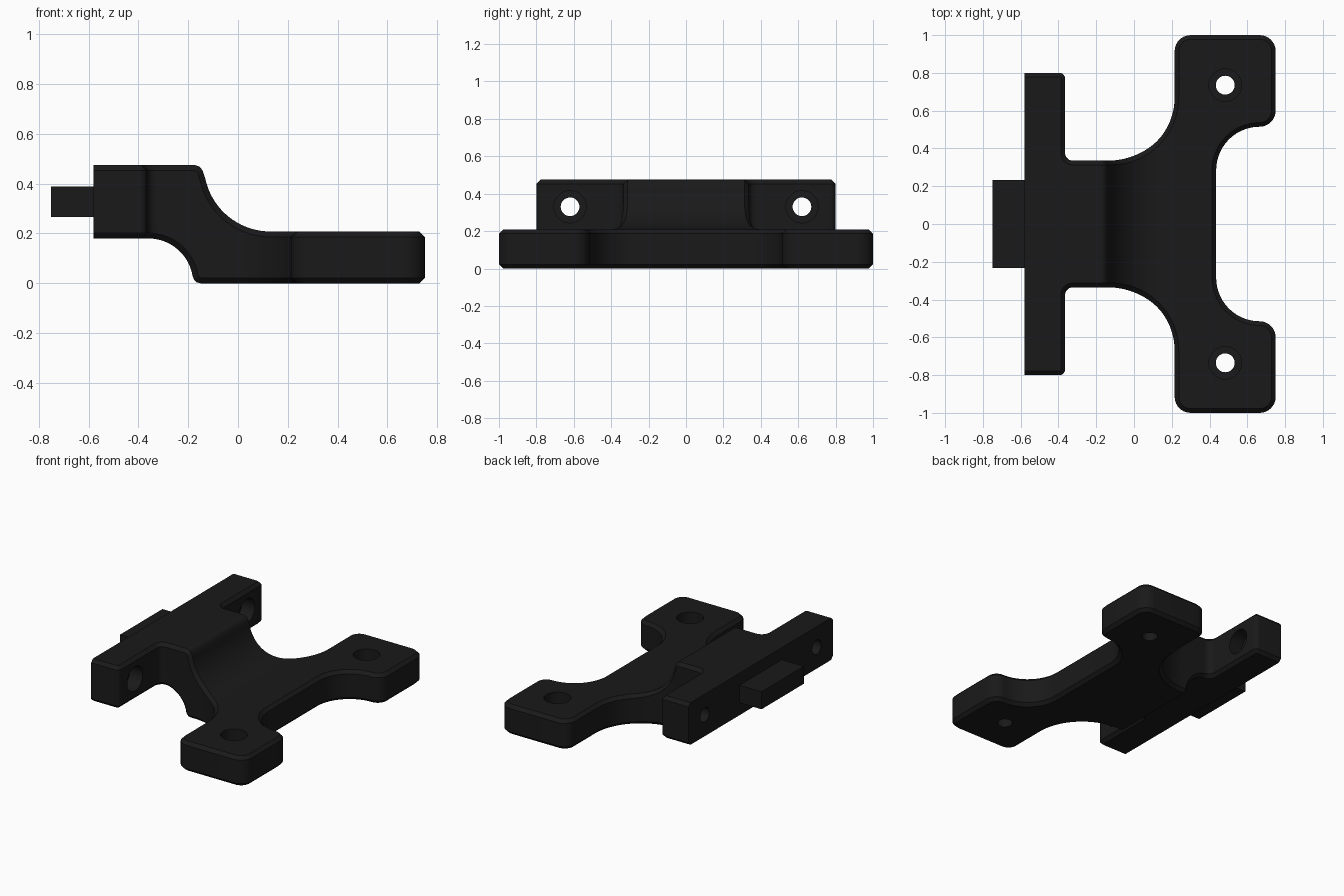
import bpy, bmesh
from math import sin, cos, radians, pi
from mathutils import Vector

if "Cube" in bpy.data.objects:
    bpy.data.objects.remove(bpy.data.objects["Cube"])

CHAMFER = 0.022
BACK = -0.58

mat = bpy.data.materials.new("black_plastic")
mat.diffuse_color = (0.01, 0.01, 0.01, 1)
mat.use_nodes = True
mat.node_tree.nodes["Principled BSDF"].inputs["Base Color"].default_value = mat.diffuse_color


def arc(cx, cy, r, a0, a1, n):
    return [(cx + r * cos(radians(a0 + (a1 - a0) * i / n)),
             cy + r * sin(radians(a0 + (a1 - a0) * i / n))) for i in range(n + 1)]


def interp(pts, x):
    if x <= pts[0][0]:
        return pts[0][1]
    for (xa, za), (xb, zb) in zip(pts, pts[1:]):
        if x <= xb:
            return za + (zb - za) * (x - xa) / (xb - xa)
    return pts[-1][1]


def slope(pts, x, h=0.002):
    return (interp(pts, x + h) - interp(pts, x - h)) / (2 * h)


# Plan outline: upper half, then mirrored
half = (arc(0.665, 0.285, 0.23, 180, 90, 14) + arc(0.665, 0.60, 0.085, -90, 0, 8)
        + arc(0.665, 0.915, 0.085, 0, 90, 8) + arc(0.30, 0.915, 0.085, 90, 180, 8)
        + arc(-0.12, 0.67, 0.335, 0, -90, 20) + arc(-0.325, 0.375, 0.04, 270, 180, 6)
        + arc(-0.395, 0.77, 0.03, 0, 90, 5) + [(-0.64, 0.80)])
full = half + [(x, -y) for x, y in reversed(half)]
outline = []
for p in full:
    if not outline or (Vector(p) - Vector(outline[-1])).length > 1e-4:
        outline.append(p)

# Side profile: upper and lower height curves of the stepped body
upper = ([(-0.175, 0.475), (-0.156, 0.469), (-0.143, 0.455), (-0.137, 0.438)]
         + arc(0.13, 0.475, 0.267, 192, 270, 18))
lower = (arc(-0.36, 0.0, 0.18, 90, 9, 14)
         + [(-0.176, 0.014), (-0.166, 0.004), (-0.150, 0.0)])

# Body: chamfered plan sheet, sliced along the profile, extruded and shaped
bm = bmesh.new()
bm.faces.new([bm.verts.new((x, y, 0)) for x, y in outline])
bm.normal_update()
bmesh.ops.inset_region(bm, faces=bm.faces[:], thickness=CHAMFER,
                       use_boundary=True, use_even_offset=True)
for v in bm.verts:
    if v.is_boundary:
        v.co.z = -CHAMFER
for x in [BACK] + sorted(p[0] for p in upper + lower):
    bmesh.ops.bisect_plane(bm, geom=bm.verts[:] + bm.edges[:] + bm.faces[:], dist=1e-5,
                           plane_co=(x, 0, 0), plane_no=(1, 0, 0))
bmesh.ops.delete(bm, geom=[v for v in bm.verts if v.co.x < BACK - 1e-4], context='VERTS')

bottom = bm.verts[:]
ext = bmesh.ops.extrude_face_region(bm, geom=bm.faces[:])
top = [g for g in ext["geom"] if isinstance(g, bmesh.types.BMVert)]
for verts, curve, sign in ((top, upper, 1), (bottom, lower, -1)):
    for v in verts:
        depth, x = -v.co.z, v.co.x
        s = slope(curve, x)
        n = Vector((-s, 0, 1)).normalized() * sign
        v.co = Vector((x, v.co.y, interp(curve, x))) - n * depth
bmesh.ops.recalc_face_normals(bm, faces=bm.faces[:])
mesh = bpy.data.meshes.new("bracket_body")
bm.to_mesh(mesh)
bm.free()
body = bpy.data.objects.new("bracket_body", mesh)
bpy.context.collection.objects.link(body)
mesh.materials.append(mat)


def drill(loc, radius, length, axis):
    rot = (0, pi / 2, 0) if axis == 'X' else (0, 0, 0)
    bpy.ops.mesh.primitive_cylinder_add(vertices=40, radius=radius, depth=length,
                                        location=loc, rotation=rot)
    cutter = bpy.context.object
    cutter.name = "hole_cutter"
    cutter.hide_render = True
    mod = body.modifiers.new("hole", 'BOOLEAN')
    mod.object, mod.operation, mod.solver = cutter, 'DIFFERENCE', 'EXACT'
    bpy.context.view_layer.objects.active = body
    bpy.ops.object.modifier_apply(modifier=mod.name)
    bpy.data.objects.remove(cutter)


# Screw holes with counterbores in the feet and the rear wings
for side in (1, -1):
    drill((0.483, side * 0.735, 0.1), 0.05, 0.5, 'Z')
    drill((0.483, side * 0.735, 0.208), 0.086, 0.2, 'Z')
    drill((-0.47, side * 0.62, 0.33), 0.05, 0.5, 'X')
    drill((-0.365, side * 0.62, 0.33), 0.086, 0.2, 'X')

bpy.ops.object.select_all(action='DESELECT')
body.select_set(True)
bpy.context.view_layer.objects.active = body
bpy.ops.object.shade_smooth_by_angle(angle=radians(30))

# Locating tongue on the rear face
bpy.ops.mesh.primitive_cube_add(size=1, location=(-0.66, 0, 0.328))
tongue = bpy.context.object
tongue.name = "rear_tongue"
tongue.scale = (0.18, 0.468, 0.123)
tongue.data.materials.append(mat)
